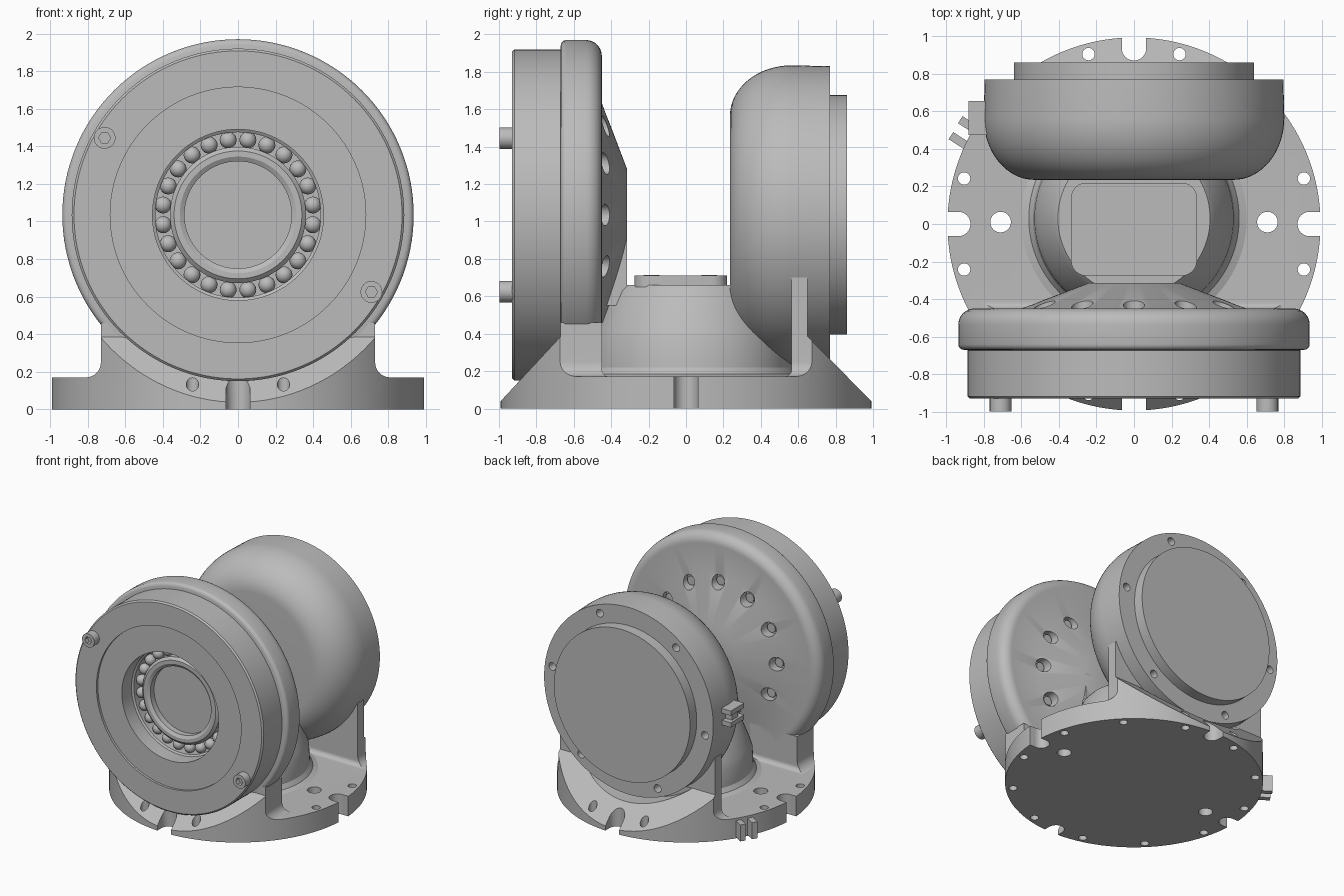
import bpy, bmesh, math
from mathutils import Matrix, Vector

if "Cube" in bpy.data.objects:
    bpy.data.objects.remove(bpy.data.objects["Cube"])

grey = bpy.data.materials.new("machined_grey")
grey.use_nodes = True
COLOUR = (0.5, 0.5, 0.5, 1)
grey.diffuse_color = COLOUR
grey.node_tree.nodes["Principled BSDF"].inputs["Base Color"].default_value = COLOUR

AXIS_Z = 1.035   # height of the horizontal joint axis


def finish(name, bm):
    bmesh.ops.remove_doubles(bm, verts=bm.verts, dist=1e-5)
    bmesh.ops.recalc_face_normals(bm, faces=bm.faces)
    mesh = bpy.data.meshes.new(name)
    bm.to_mesh(mesh)
    bm.free()
    obj = bpy.data.objects.new(name, mesh)
    bpy.context.collection.objects.link(obj)
    mesh.materials.append(grey)
    return obj


def lathe(name, profile, loc, axis="Z", steps=96):
    """Spin (radius, height) points around an axis through loc."""
    bm = bmesh.new()
    vs = [bm.verts.new((r, 0, h)) for r, h in profile]
    es = [bm.edges.new(pair) for pair in zip(vs, vs[1:])]
    bmesh.ops.spin(bm, geom=vs + es, cent=(0, 0, 0), axis=(0, 0, 1),
                   angle=math.tau, steps=steps, use_duplicate=False)
    if axis == "Y":
        bm.transform(Matrix.Rotation(-math.pi / 2, 4, "X"))
    bm.transform(Matrix.Translation(loc))
    return finish(name, bm)


def rod(name, r, h0, h1, loc, axis="Z", steps=24):
    return lathe(name, [(0, h0), (r, h0), (r, h1), (0, h1)], loc, axis, steps)


def prism(name, points, place, half):
    """Extrude a flat outline symmetrically; place(u, v, w) orients it."""
    bm = bmesh.new()
    f = bm.faces.new([bm.verts.new(place(u, v, -half)) for u, v in points])
    shift = Vector(place(0, 0, half)) - Vector(place(0, 0, -half))
    ext = bmesh.ops.extrude_face_region(bm, geom=[f])["geom"]
    bmesh.ops.translate(bm, vec=shift, verts=[v for v in ext if isinstance(v, bmesh.types.BMVert)])
    return finish(name, bm)


def box(name, size, loc, turn=0, corner=0):
    bm = bmesh.new()
    bmesh.ops.create_cube(bm, size=1, matrix=Matrix.Diagonal((*size, 1)))
    if corner:
        upright = [e for e in bm.edges if abs(e.verts[0].co.z - e.verts[1].co.z) > 1e-4]
        bmesh.ops.bevel(bm, geom=upright, offset=corner, segments=6, profile=0.5, affect="EDGES")
    bm.transform(Matrix.Translation(loc) @ Matrix.Rotation(turn, 4, "Z"))
    return finish(name, bm)


def carve(obj, tools, operation="DIFFERENCE"):
    for tool in tools:
        tool.hide_render = True
        mod = obj.modifiers.new("carve", "BOOLEAN")
        mod.object, mod.operation, mod.solver = tool, operation, "EXACT"
    bpy.context.view_layer.update()
    mesh = bpy.data.meshes.new_from_object(obj.evaluated_get(bpy.context.evaluated_depsgraph_get()))
    obj.modifiers.clear()
    obj.data = mesh
    for tool in tools:
        bpy.data.objects.remove(tool)


def arc(cx, cy, r, a0, a1, n=8):
    return [(cx + r * math.cos(math.radians(a0 + (a1 - a0) * i / n)),
             cy + r * math.sin(math.radians(a0 + (a1 - a0) * i / n))) for i in range(n + 1)]


# Base: side outline with ramps, floor and two walls, trimmed by the front outline and a disc
side = [(-1, 0), (-1, .03), (-.67, .385), (-.67, .46), (-.45, .46)]
side += arc(-.41, .21, .04, 180, 270) + arc(.525, .21, .04, 270, 360)
side += [(.565, .7), (.65, .7), (.65, .385), (1, .03), (1, 0)]
base = prism("base", side, lambda u, v, w: (w, u, v), 1.05)
right_half = [(1.1, -.1), (1.1, .17)] + arc(.81, .25, .08, 270, 180) + [(.73, .8)]
front = right_half + [(-x, z) for x, z in reversed(right_half)]
carve(base, [prism("trim_front", front, lambda u, v, w: (u, w, v), 1.2),
             rod("trim_disc", .993, -.1, .9, (0, 0, 0), steps=128)], "INTERSECT")

# Base notches, bolt holes and clearance under the rear dome
cuts = [rod("dome_clearance", .83, .652, 1.2, (0, 0, AXIS_Z), "Y", 96)]
for i in range(4):
    a = i * math.pi / 2
    c, s = math.cos(a), math.sin(a)
    cuts.append(rod("notch_end", .065, -.1, .6, (.935 * c, .935 * s, 0)))
    cuts.append(box("notch", (.2, .13, .7), (1.035 * c, 1.035 * s, .25), a))
    for deg, top in ((-15, .6), (15, .6), (45, .06)):
        b = a + math.radians(deg)
        cuts.append(rod("rim_hole", .033, -.1, top, (.936 * math.cos(b), .936 * math.sin(b), 0)))
for sx in (-1, 1):
    cuts.append(rod("floor_hole", .055, -.1, .6, (.71 * sx, .01, 0)))
carve(base, cuts)

# Central hub with its cover plate
lathe("hub", [(0, .1), (.6, .1), (.6, .17), (.56, .185), (.537, .22), (.53, .36),
              (.51, .42), (.43, .63), (.405, .66), (0, .66)], (0, .03, 0))
box("cover_plate", (.67, .495, .06), (0, -.028, .68), corner=.08)
for sx in (-1, 1):
    for y in (-.185, .125):
        rod("cover_screw", .042, .7, .715, (.245 * sx, y, 0))

# Front housing: bored face, drum, rounded shoulder and rear cone
profile = [(0, -.72), (.285, -.72), (.285, -.77), (.31, -.785), (.34, -.785), (.362, -.765),
           (.362, -.66), (.44, -.66), (.44, -.77), (.455, -.78), (.455, -.91), (.68, -.91),
           (.68, -.93), (.873, -.93), (.885, -.918), (.885, -.672), (.905, -.67)]
profile += arc(.905, -.64, .03, -90, 0, 4) + arc(.85, -.535, .085, 0, 90)
profile += [(.6, -.45), (.245, -.315), (0, -.315)]
housing = lathe("front_housing", profile, (0, 0, AXIS_Z), "Y", 128)
pockets = []
for i in range(9):
    a = math.radians(30 * i - 30)
    spot = (.55 * math.cos(a), 0, AXIS_Z + .55 * math.sin(a))
    pockets.append(rod("pocket", .058, -.5, -.25, spot, "Y"))
    rod("pocket_screw", .038, -.52, -.465, spot, "Y", 16)
carve(housing, pockets)
box("neck_web", (.44, .18, .5), (0, -.405, .8))

# Bearing balls
for i in range(24):
    a = math.tau * (i + .5) / 24
    bm = bmesh.new()
    bmesh.ops.create_uvsphere(bm, u_segments=16, v_segments=10, radius=.045)
    bm.transform(Matrix.Translation((.402 * math.cos(a), -.72, AXIS_Z + .402 * math.sin(a))))
    finish("bearing_ball", bm)

# Two socket screws on the front face
for s in (-1, 1):
    spot = (.71 * s, 0, AXIS_Z - .41 * s)
    screw = rod("face_screw", .058, -.998, -.9, spot, "Y")
    carve(screw, [rod("hex_socket", .032, -1.1, -.96, spot, "Y", 6)])

# Rear dome with end flange
profile = [(0, .235), (.53, .235)]
profile += [(.53 + .27 * math.sin(t), .235 + .33 * (1 - math.cos(t)))
            for t in [math.pi / 2 * i / 16 for i in range(1, 17)]]
profile += [(.795, .77), (.64, .77), (.64, .86), (0, .86)]
dome = lathe("rear_dome", profile, (0, 0, AXIS_Z), "Y", 128)
holes = []
for i in range(6):
    a = math.radians(68 + 60 * i)
    holes.append(rod("dome_hole", .033, .68, .9,
                     (.725 * math.cos(a), 0, AXIS_Z + .725 * math.sin(a)), "Y"))
carve(dome, holes)

# Cable clips on the dome side and on the base rim
box("dome_clip_stem", (.12, .08, .1), (-.8, .57, 1.07))
for z in (1.02, 1.12):
    box("dome_clip_bar", (.1, .18, .04), (-.83, .565, z))
for x, y in ((-.92, .435), (-.87, .52)):
    box("base_clip", (.13, .045, .14), (x, y, .08), math.radians(-33))

# Smooth shading with crisp machined edges
bpy.ops.object.select_all(action="DESELECT")
meshes = [o for o in bpy.context.collection.objects if o.type == "MESH"]
for o in meshes:
    o.select_set(True)
bpy.context.view_layer.objects.active = meshes[0]
bpy.ops.object.shade_smooth_by_angle(angle=math.radians(28))
